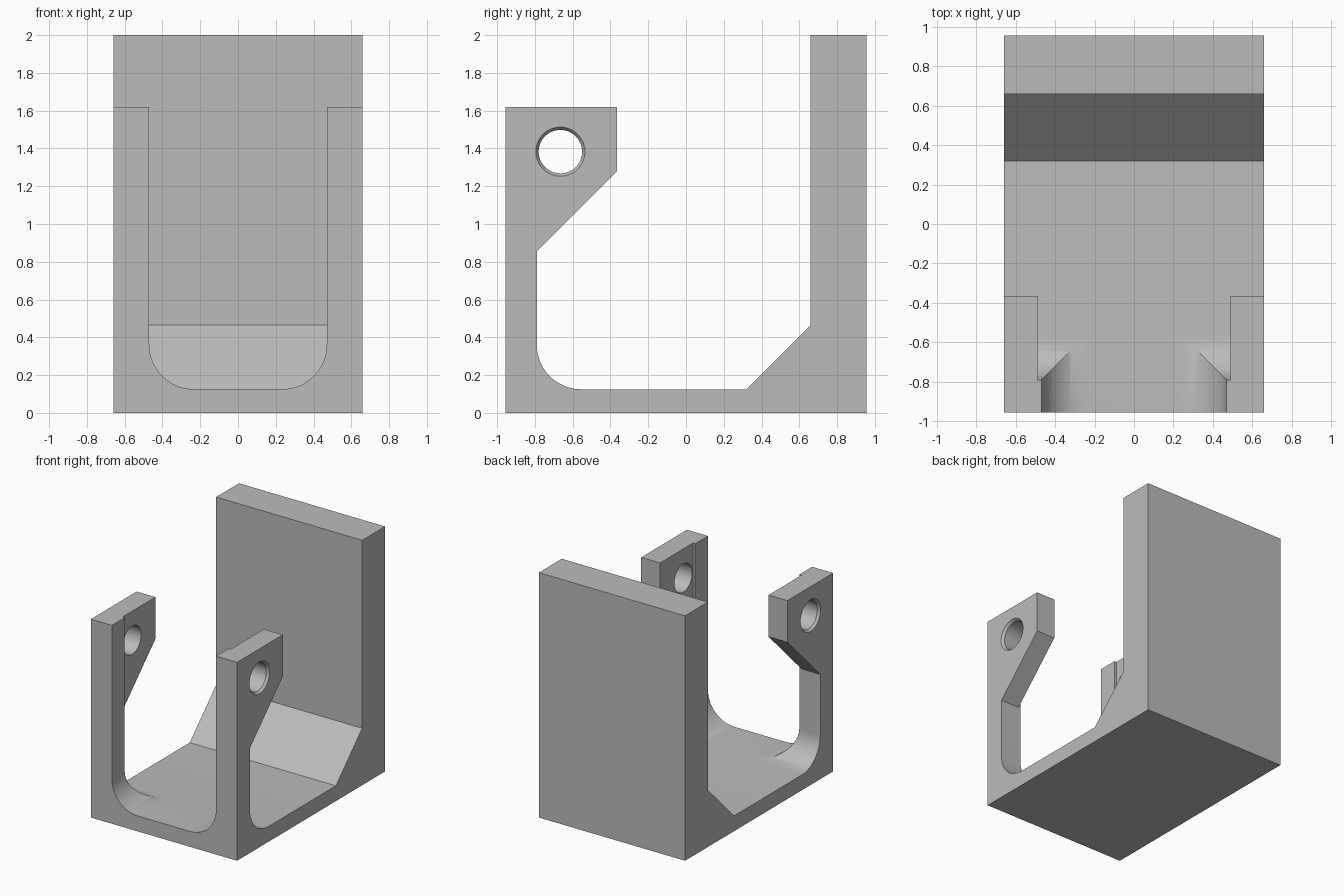
import bpy, bmesh, math
from mathutils import Matrix

cube = bpy.data.objects.get("Cube")
if cube:
    bpy.data.objects.remove(cube, do_unlink=True)

grey = bpy.data.materials.new("neutral grey")
grey.use_nodes = True
grey.diffuse_color = (0.5, 0.5, 0.5, 1)
grey.node_tree.nodes["Principled BSDF"].inputs["Base Color"].default_value = (0.5, 0.5, 0.5, 1)

HALF_W, HALF_D = 0.66, 0.955
FLOOR, FILLET = 0.125, 0.235
STRIP_BACK = -0.79      # rear of the front posts
STRIP_X = 0.47          # inner side of the front posts


def add_object(name, bm):
    bmesh.ops.recalc_face_normals(bm, faces=bm.faces[:])
    mesh = bpy.data.meshes.new(name)
    bm.to_mesh(mesh)
    bm.free()
    mesh.materials.append(grey)
    obj = bpy.data.objects.new(name, mesh)
    bpy.context.collection.objects.link(obj)
    return obj


def extrude(name, points, axis, start, end):
    """Extrude a (horizontal, z) profile along x or y."""
    place = (lambda h, z: (start, h, z)) if axis == "x" else (lambda h, z: (h, start, z))
    step = (end - start, 0, 0) if axis == "x" else (0, end - start, 0)
    bm = bmesh.new()
    face = bm.faces.new([bm.verts.new(place(*p)) for p in points])
    result = bmesh.ops.extrude_face_region(bm, geom=[face])
    verts = [v for v in result["geom"] if isinstance(v, bmesh.types.BMVert)]
    bmesh.ops.translate(bm, verts=verts, vec=step)
    return add_object(name, bm)


def cone_x(name, x0, x1, r0, r1, y, z):
    bm = bmesh.new()
    bmesh.ops.create_cone(bm, cap_ends=True, segments=64, radius1=r0, radius2=r1, depth=abs(x1 - x0))
    turn = Matrix.Rotation(math.copysign(math.pi / 2, x1 - x0), 4, "Y")
    bmesh.ops.transform(bm, verts=bm.verts[:], matrix=Matrix.Translation(((x0 + x1) / 2, y, z)) @ turn)
    return add_object(name, bm)


def fillet(edge, floor, side, steps=12):
    """Quarter arc from a wall at 'edge' down to the floor, heading along 'side'."""
    angles = [i * math.pi / 2 / steps for i in range(steps + 1)]
    return [(edge + side * FILLET * (1 - math.cos(a)),
             floor + FILLET * (1 - math.sin(a))) for a in angles]


def cut(target, cutter):
    mod = target.modifiers.new("cut", "BOOLEAN")
    mod.operation = "DIFFERENCE"
    mod.solver = "EXACT"
    mod.object = cutter
    bpy.context.view_layer.objects.active = target
    bpy.ops.object.modifier_apply(modifier=mod.name)
    bpy.data.objects.remove(cutter, do_unlink=True)


# Side outline: back wall, chamfered corner, floor, filleted post and ear
outline = [(-HALF_D, 0), (HALF_D, 0), (HALF_D, 2), (0.66, 2), (0.66, 0.465), (0.32, FLOOR)]
outline += reversed(fillet(STRIP_BACK, FLOOR, 1))
outline += [(STRIP_BACK, 0.855), (-0.365, 1.28), (-0.365, 1.62), (-HALF_D, 1.62)]
bracket = extrude("bracket_body", outline, "x", -HALF_W, HALF_W)

# Round-bottomed opening between the front posts
sill = FLOOR + 0.001
opening = [(-STRIP_X, 1.8)] + fillet(-STRIP_X, sill, 1)
opening += list(reversed(fillet(STRIP_X, sill, -1))) + [(STRIP_X, 1.8)]
cut(bracket, extrude("opening_cutter", opening, "y", -1.1, -0.3))

# Shallow recess on the inner side of the ears
recess = [(-0.49, 0.8), (0.49, 0.8), (0.49, 1.8), (-0.49, 1.8)]
cut(bracket, extrude("recess_cutter", recess, "y", STRIP_BACK, -0.3))

# Pin holes with a countersink on the outer faces
HOLE_Y, HOLE_Z = -0.665, 1.383
cut(bracket, cone_x("hole_cutter", -0.8, 0.8, 0.115, 0.115, HOLE_Y, HOLE_Z))
for side in (-1, 1):
    cut(bracket, cone_x("countersink_cutter", side * 0.63, side * 0.67, 0.1075, 0.1375, HOLE_Y, HOLE_Z))

bpy.ops.object.select_all(action="DESELECT")
bracket.select_set(True)
bpy.context.view_layer.objects.active = bracket
bpy.ops.object.shade_smooth_by_angle(angle=math.radians(30))
